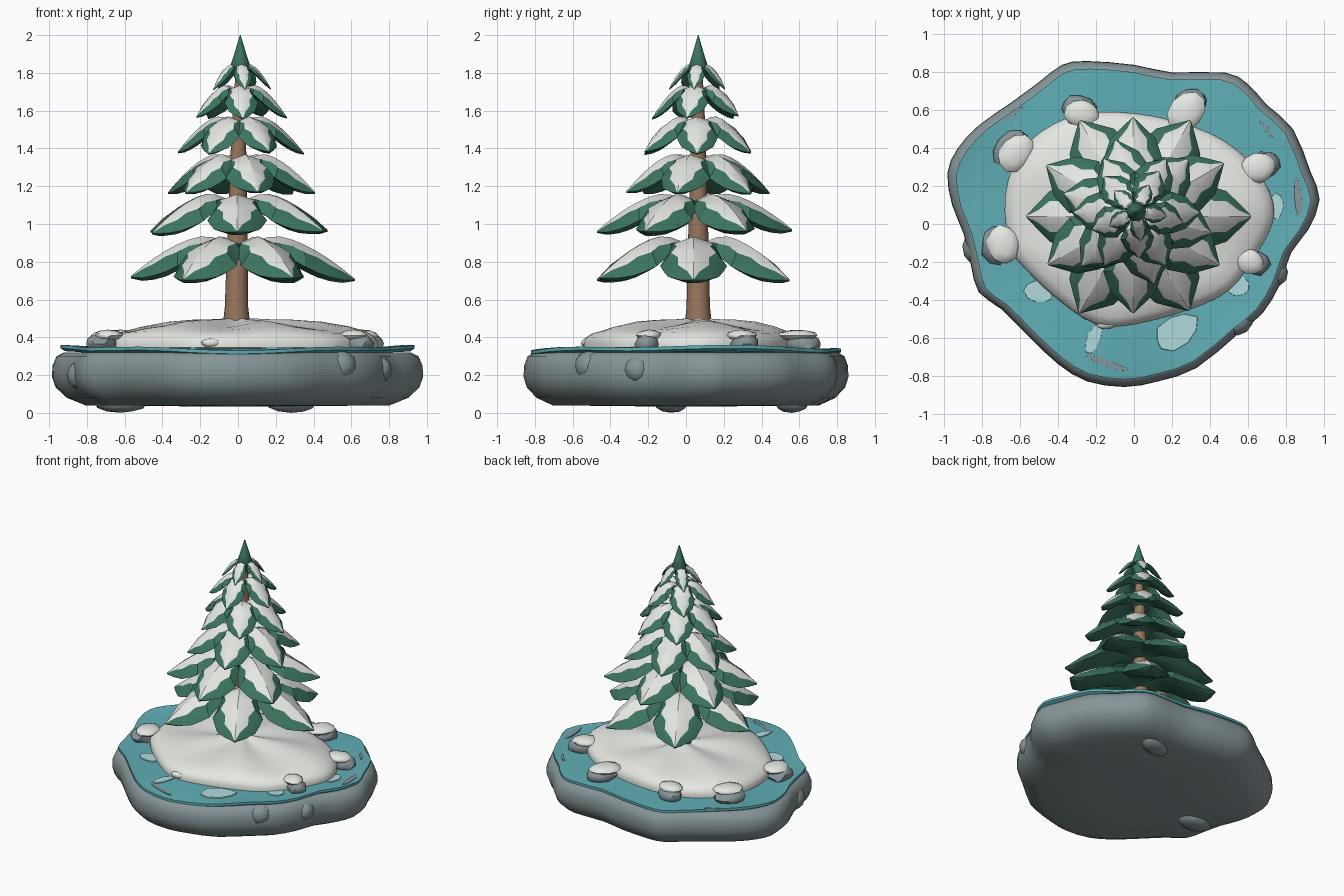
import bpy, bmesh, math, random
from mathutils import Vector, Matrix

if "Cube" in bpy.data.objects:
    bpy.data.objects.remove(bpy.data.objects["Cube"])

random.seed(4)


def material(name, rgb):
    m = bpy.data.materials.new(name)
    m.diffuse_color = (*rgb, 1)
    m.use_nodes = True
    m.node_tree.nodes["Principled BSDF"].inputs["Base Color"].default_value = m.diffuse_color
    return m


STONE = material("stone grey", (0.24, 0.30, 0.31))
WATER = material("teal water", (0.115, 0.43, 0.47))
SNOW = material("snow white", (0.82, 0.84, 0.80))
ICE = material("pale ice", (0.45, 0.71, 0.74))
GREEN = material("needle green", (0.045, 0.18, 0.115))
BARK = material("bark brown", (0.32, 0.185, 0.11))


def finish(bm, name, mats, angle=35):
    bmesh.ops.recalc_face_normals(bm, faces=bm.faces)
    me = bpy.data.meshes.new(name)
    bm.to_mesh(me)
    bm.free()
    for m in mats:
        me.materials.append(m)
    for p in me.polygons:
        p.use_smooth = True
    me.set_sharp_from_angle(angle=math.radians(angle))
    ob = bpy.data.objects.new(name, me)
    bpy.context.collection.objects.link(ob)
    return ob


def smooth_loop(pts, steps=2):
    """Closed Catmull-Rom curve through 2D points."""
    out, n = [], len(pts)
    for i in range(n):
        a, b, c, d = (Vector(pts[(i + k) % n]) for k in (-1, 0, 1, 2))
        for s in range(steps):
            t = s / steps
            out.append(0.5 * (2 * b + (c - a) * t + (2 * a - 5 * b + 4 * c - d) * t * t
                              + (3 * b - a - 3 * c + d) * t ** 3))
    return out


def loft(bm, rings, mat=lambda i, j: 0):
    """Skin closed rings and cap both ends."""
    loops = [[bm.verts.new(p) for p in r] for r in rings]
    n = len(loops[0])
    for i in range(len(loops) - 1):
        for j in range(n):
            k = (j + 1) % n
            f = bm.faces.new((loops[i][j], loops[i][k], loops[i + 1][k], loops[i + 1][j]))
            f.material_index = mat(i, j)
    bm.faces.new(loops[0][::-1])
    bm.faces.new(loops[-1])


def slab(name, outline, profile, mat, centre=(0, 0), wave=lambda a, s: 0, angle=35):
    """Stack scaled copies of an outline; profile holds (scale, height)."""
    c, rings = Vector(centre), []
    for s, z in profile:
        ring = []
        for p in outline:
            q = c + (p - c) * s
            a = math.atan2(p.y - c.y, p.x - c.x)
            ring.append((q.x, q.y, z + wave(a, s)))
        rings.append(ring)
    bm = bmesh.new()
    loft(bm, rings)
    return finish(bm, name, [mat], angle)


# stone base and water sheet
shore = smooth_loop([
    (0.98, 0.13), (0.92, -0.03), (0.83, -0.15), (0.77, -0.32), (0.68, -0.47), (0.55, -0.58),
    (0.33, -0.76), (0.13, -0.83), (-0.05, -0.86), (-0.25, -0.83), (-0.4, -0.74), (-0.55, -0.6),
    (-0.7, -0.45), (-0.82, -0.36), (-0.86, -0.22), (-0.9, -0.05), (-0.96, 0.1), (-0.985, 0.27),
    (-0.93, 0.4), (-0.82, 0.52), (-0.65, 0.64), (-0.5, 0.75), (-0.38, 0.84), (-0.25, 0.86),
    (0, 0.84), (0.2, 0.80), (0.48, 0.80), (0.6, 0.74), (0.7, 0.63), (0.84, 0.5), (0.93, 0.28)])


def ripple(a, s):
    """Height change that grows toward the rim."""
    return (0.009 * math.cos(2 * a) + 0.006 * math.sin(5 * a)) * max(0, s - 0.85) * 10


slab("stone_base", shore,
     [(0.3, 0.035), (0.82, 0.04), (0.92, 0.08), (0.98, 0.135), (1, 0.19), (0.997, 0.25),
      (0.975, 0.30), (0.935, 0.32), (0.4, 0.32)], STONE, angle=60)
slab("water", shore,
     [(0.3, 0.31), (0.93, 0.316), (0.953, 0.328), (0.953, 0.346), (0.85, 0.341), (0.3, 0.341)],
     WATER, wave=ripple)

# snow mound with soft radial folds
bank = smooth_loop([
    (0.73, 0), (0.62, -0.2), (0.5, -0.35), (0.3, -0.45), (0, -0.53), (-0.2, -0.53),
    (-0.4, -0.4), (-0.59, -0.22), (-0.66, -0.1), (-0.68, 0.15), (-0.6, 0.38), (-0.42, 0.53),
    (-0.2, 0.59), (0.1, 0.57), (0.4, 0.48), (0.6, 0.34), (0.72, 0.16)], 3)
slab("snow_mound", bank,
     [(0.95, 0.335), (1, 0.345), (1.0, 0.372), (0.98, 0.40), (0.92, 0.427), (0.8, 0.448),
      (0.6, 0.468), (0.4, 0.478), (0.2, 0.486), (0.1, 0.495), (0.03, 0.50)], SNOW, (0, 0.06),
     lambda a, s: 0.016 * math.sin(5 * a + 1) * s * max(0, 1 - s) * 4, 45)


def pebble(name, loc, size, turn, mat, jitter=0.1):
    bm = bmesh.new()
    bmesh.ops.create_icosphere(bm, subdivisions=2, radius=1)
    for v in bm.verts:
        v.co *= 1 + random.uniform(-jitter, jitter)
    m = (Matrix.Translation(loc) @ Matrix.Rotation(math.radians(turn), 4, 'Z')
         @ Matrix.Diagonal((*size, 1)))
    bmesh.ops.transform(bm, matrix=m, verts=bm.verts)
    return finish(bm, name, [mat], 40)


# shore rocks with snow caps: x, y, long radius, short radius, turn
for x, y, a, b, t in [(-0.28, 0.59, 0.10, 0.075, -10), (0.28, 0.60, 0.12, 0.09, 50),
                      (-0.63, 0.38, 0.12, 0.085, 50), (0.66, 0.30, 0.10, 0.08, 10),
                      (0.62, -0.20, 0.08, 0.065, -20), (-0.70, -0.11, 0.09, 0.105, 10)]:
    out = Vector((x, y, 0)).normalized() * 0.025
    pebble("shore_rock", (x + out.x, y + out.y, 0.365), (a * 0.92, b * 0.95, 0.055), t, STONE)
    pebble("rock_snow_cap", (x - out.x * 0.4, y - out.y * 0.4, 0.41), (a * 0.95, b, 0.03), t,
           SNOW, 0.05)
pebble("small_snow_lump", (-0.14, -0.525, 0.37), (0.055, 0.03, 0.025), 10, SNOW, 0.05)

# stones bulging from the base side and underside
for x, y, z, a, b, c, t in [(-0.835, -0.13, 0.2, 0.07, 0.09, 0.08, 10),
                            (0.55, -0.515, 0.25, 0.08, 0.07, 0.08, 40),
                            (0.745, -0.25, 0.23, 0.065, 0.08, 0.075, 20),
                            (-0.62, -0.08, 0.05, 0.14, 0.09, 0.05, 0),
                            (0.28, 0.56, 0.05, 0.14, 0.08, 0.05, 20)]:
    pebble("base_stone", (x, y, z), (a, b, c), t, STONE, 0.03)

# ice floes and bare stone patches lying on the water
for name, x, y, a, b, t, mat in [
        ("ice_floe", 0.22, -0.57, 0.13, 0.085, 35, ICE), ("ice_floe", -0.51, -0.36, 0.08, 0.06, -20, ICE),
        ("ice_floe", 0.54, -0.32, 0.08, 0.055, -20, ICE), ("ice_floe", -0.21, -0.60, 0.085, 0.035, 70, ICE),
        ("ice_floe", 0.75, 0.09, 0.07, 0.04, 90, ICE),
        ("stone_patch", 0.865, 0.14, 0.105, 0.022, 95, STONE),
        ("stone_patch", -0.14, -0.735, 0.13, 0.018, -20, STONE),
        ("stone_patch", 0.70, 0.50, 0.055, 0.01, -50, STONE),
        ("stone_patch", -0.64, 0.58, 0.06, 0.01, 35, STONE)]:
    r = Matrix.Rotation(math.radians(t), 2)
    rim = [Vector((x, y)) + r @ Vector((a * math.cos(k * math.tau / 9), b * math.sin(k * math.tau / 9)))
           * random.uniform(0.85, 1.1) for k in range(9)]
    lift = 0.341 + (ripple(math.atan2(y, x), 0.9) if mat == STONE else 0)
    slab(name, rim, [(1, lift - 0.001), (0.98, lift + 0.007)], mat, (x, y))

# trunk and pointed crown
TREE = Vector((0.005, 0.065, 0))


def round_stack(name, rings, sides, mat):
    bm = bmesh.new()
    loft(bm, [[(x + r * math.cos(k * math.tau / sides), TREE.y + r * math.sin(k * math.tau / sides), z)
               for k in range(sides)] for x, r, z in rings])
    finish(bm, name, [mat], 50)


round_stack("trunk", [(-0.008, 0.072, 0.47), (-0.008, 0.062, 0.56), (-0.003, 0.053, 0.95),
                      (0.004, 0.038, 1.5), (0.01, 0.022, 1.82)], 12, BARK)
round_stack("crown_tip", [(0.012, 0.015, 1.74), (0.012, 0.055, 1.83), (0.012, 0.032, 1.9),
                          (0.012, 0.002, 2.0)], 10, GREEN)


def branch(bm, reach, half, tip, hump, angle, centre):
    """Arched leaf-shaped bough: gently ridged snow, steep ragged green flanks, full green belly."""
    rings, rot = [], Matrix.Rotation(angle, 3, 'Z')
    widths = [0.32, 0.45, 0.61, 0.78, 0.92, 1.0, 0.96, 0.76, 0.44, 0.03]
    for i, w in enumerate(widths):
        s = 0.03 + 0.97 * i / (len(widths) - 1)
        if s > 0.33:
            z = hump - (hump - tip) * ((s - 0.33) / 0.67) ** 1.55
        else:
            z = hump - 0.35 * (hump - tip) * ((0.33 - s) / 0.33) ** 2
        drop = 0.68 * half * w ** 0.8
        snow = 0.82 - 0.34 * s + (0.06 if i % 2 else -0.06)
        wide = half * w * (1.05 if i % 2 else 0.96)
        x = reach * s
        low = z - drop * 1.2 - 0.004
        ring = [(x, -wide, z - drop), (x, -wide * snow, z - drop * snow * 0.52), (x, 0, z),
                (x, wide * snow, z - drop * snow * 0.52), (x, wide, z - drop),
                (x, wide * 0.5, low), (x, -wide * 0.5, low)]
        rings.append([rot @ Vector(p) + centre for p in ring])
    loft(bm, rings, lambda i, j: 1 if j in (1, 2) else 0)


# tiers of boughs: count, reach, half width, tip height, hump height, turn, centre x and y
for n, (count, reach, half, tip, hump, turn, cx, cy) in enumerate([
        (6, 0.59, 0.168, 0.715, 0.935, 0, 0.005, 0.04), (6, 0.53, 0.15, 0.965, 1.16, 30, -0.005, 0.045),
        (6, 0.40, 0.128, 1.175, 1.37, -15, 0.005, 0.06), (6, 0.33, 0.105, 1.38, 1.57, 0, 0.005, 0.06),
        (5, 0.25, 0.085, 1.57, 1.735, -13, 0.005, 0.065), (5, 0.16, 0.046, 1.71, 1.845, -8, 0.01, 0.065)]):
    bm = bmesh.new()
    for k in range(count):
        # the bough facing +x is a little longer
        branch(bm, reach * (1.04 if k == 0 else random.uniform(0.97, 1.0)), half,
               tip + random.uniform(-0.01, 0.01), hump,
               math.radians(turn + 360 / count * k), Vector((cx, cy, 0)))
    finish(bm, f"bough_tier_{n + 1}", [GREEN, SNOW], 30)
